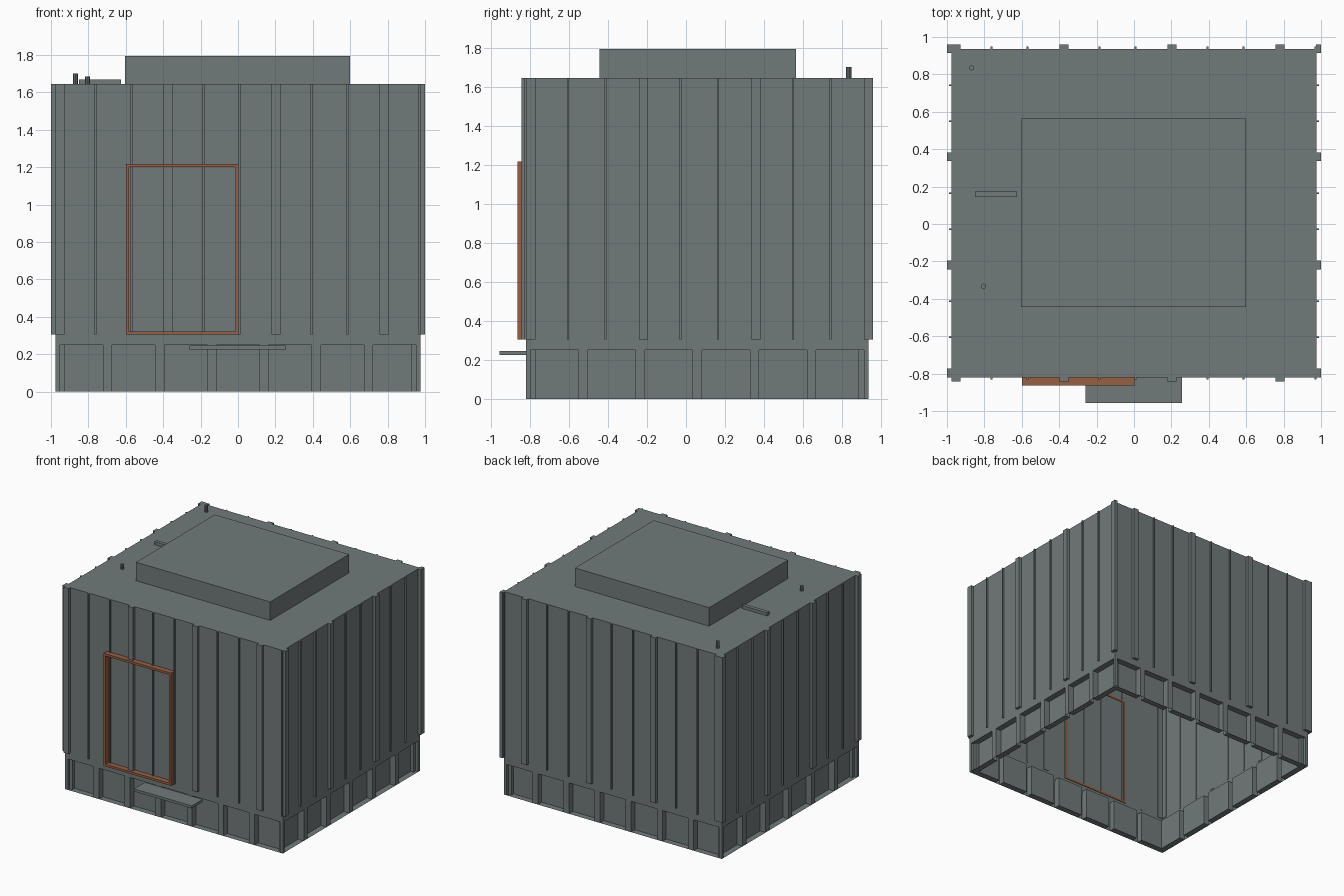
import bpy, bmesh
from mathutils import Vector

if "Cube" in bpy.data.objects:
    bpy.data.objects.remove(bpy.data.objects["Cube"], do_unlink=True)


def material(name, rgb):
    m = bpy.data.materials.new(name)
    m.use_nodes = True
    colour = (*rgb, 1.0)
    m.diffuse_color = colour
    m.node_tree.nodes["Principled BSDF"].inputs["Base Color"].default_value = colour
    return m


GREY = material("slate grey", (0.165, 0.195, 0.195))
RUST = material("rust orange", (0.31, 0.115, 0.053))

# Main dimensions
X0, X1, Y0, Y1 = -0.976, 0.976, -0.82, 0.936
TOP, PLINTH, FIN_BOTTOM = 1.645, 0.25, 0.305
RECESS, FIN = 0.05, 0.023


def finish(bm, name, mat):
    bmesh.ops.recalc_face_normals(bm, faces=bm.faces)
    mesh = bpy.data.meshes.new(name)
    bm.to_mesh(mesh)
    bm.free()
    mesh.materials.append(mat)
    obj = bpy.data.objects.new(name, mesh)
    bpy.context.collection.objects.link(obj)
    return obj


def add_box(bm, lo, hi):
    lo, hi = Vector(lo), Vector(hi)
    verts = bmesh.ops.create_cube(bm, size=1)["verts"]
    for v in verts:
        v.co = (lo + hi) / 2 + v.co * (hi - lo)


def boxes(name, mat, *pairs):
    bm = bmesh.new()
    for lo, hi in pairs:
        add_box(bm, lo, hi)
    return finish(bm, name, mat)


def post(name, x, y, height, radius=0.014):
    bm = bmesh.new()
    bmesh.ops.create_cone(bm, cap_ends=True, segments=10, radius1=radius,
                          radius2=radius, depth=height)
    bmesh.ops.translate(bm, verts=bm.verts, vec=(x, y, TOP + height / 2))
    return finish(bm, name, mat=GREY)


# Each wall maps (along, outward, z) to a point in space
WALLS = {
    "front": lambda a, d, z: (a, Y0 - d, z),
    "back": lambda a, d, z: (a, Y1 + d, z),
    "right": lambda a, d, z: (X0 - d, a, z),
    "left": lambda a, d, z: (X1 + d, a, z),
}


def is_long(side):
    return side in ("front", "back")


# Hollow shell, open underneath, with a row of recessed plinth panels
bm = bmesh.new()
for side, place in WALLS.items():
    if is_long(side):
        start, end, count, width, pitch = X0, X1, 7, 0.23, 0.279
    else:
        start, end, count, width, pitch = Y0, Y1, 6, 0.246, 0.293
    first = (start + end - pitch * (count - 1) - width) / 2

    def quad(*corners):
        bm.faces.new([bm.verts.new(place(*c)) for c in corners])

    stops = [start]
    for i in range(count):
        stops += [first + i * pitch, first + i * pitch + width]
    stops.append(end)
    for i, (a, b) in enumerate(zip(stops, stops[1:])):
        quad((a, 0, PLINTH), (b, 0, PLINTH), (b, 0, TOP), (a, 0, TOP))
        if i % 2 == 0:
            quad((a, 0, 0), (b, 0, 0), (b, 0, PLINTH), (a, 0, PLINTH))
            continue
        quad((a, -RECESS, 0), (b, -RECESS, 0), (b, -RECESS, PLINTH), (a, -RECESS, PLINTH))
        for z in (0, PLINTH):
            quad((a, 0, z), (b, 0, z), (b, -RECESS, z), (a, -RECESS, z))
        for s in (a, b):
            quad((s, 0, 0), (s, -RECESS, 0), (s, -RECESS, PLINTH), (s, 0, PLINTH))
bmesh.ops.remove_doubles(bm, verts=bm.verts, dist=0.0001)
rim = [e for e in bm.edges if e.is_boundary and all(v.co.z > TOP - 0.001 for v in e.verts)]
bmesh.ops.contextual_create(bm, geom=rim)
finish(bm, "building_shell", GREY)

# Wall battens: every third one is broad, the others are narrow
for side, place in WALLS.items():
    start, count = (X0, 11) if is_long(side) else (Y0, 10)
    bm = bmesh.new()
    for i in range(count):
        broad = i % 3 == 0
        width, depth = (0.047, FIN) if broad else (0.01, 0.012)
        centre = start + 0.024 + i * 0.1925
        if not broad:
            centre -= 0.002
        p = place(centre - width / 2, -0.004, FIN_BOTTOM)
        q = place(centre + width / 2, depth, TOP)
        add_box(bm, [min(u, v) for u, v in zip(p, q)], [max(u, v) for u, v in zip(p, q)])
    finish(bm, side + "_battens", GREY)

# Roof block and fittings
boxes("roof_block", GREY, ((-0.603, -0.445, TOP), (0.6, 0.565, 1.795)))
boxes("roof_bar", GREY, ((-0.85, 0.145, TOP), (-0.625, 0.175, 1.67)))
post("rear_roof_post", -0.868, 0.835, 0.056)
post("front_roof_post", -0.804, -0.332, 0.04)

# Door frame and step
L, R, B, T, W = -0.6, 0.004, 0.305, 1.218, 0.018
OUT, IN = -0.864, -0.815
boxes("door_frame", RUST,
      ((L, OUT, B), (L + W, IN, T)),
      ((R - W, OUT, B), (R, IN, T)),
      ((L + W, OUT, B), (R - W, IN, B + W)),
      ((L + W, OUT, T - W), (R - W, IN, T)))
boxes("door_step", GREY, ((-0.26, -0.958, 0.225), (0.256, Y0 + 0.002, 0.246)))
